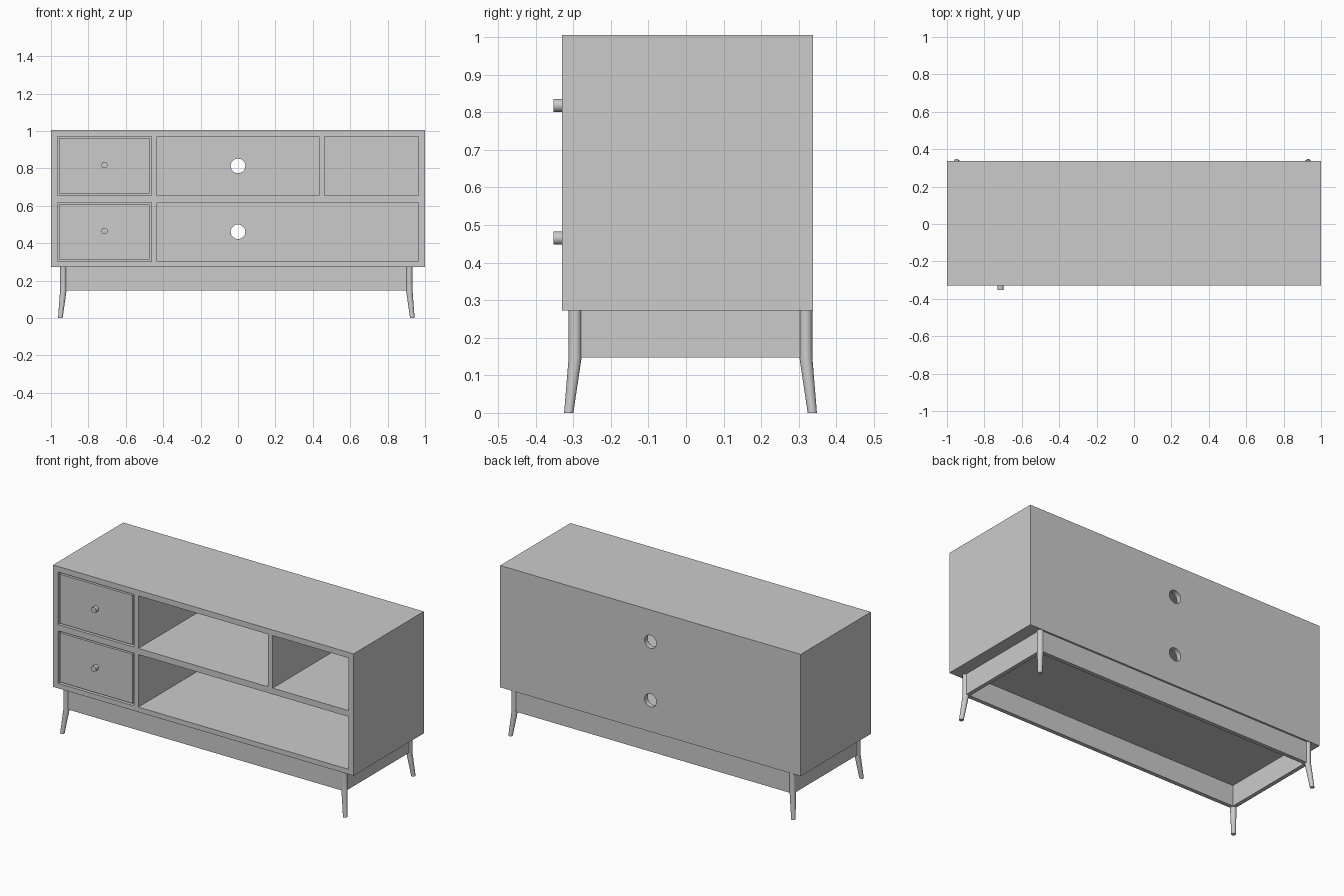
import bpy, bmesh, math
from mathutils import Vector

if "Cube" in bpy.data.objects:
    bpy.data.objects.remove(bpy.data.objects["Cube"])


def add_mesh(name, bm):
    bmesh.ops.recalc_face_normals(bm, faces=bm.faces[:])
    mesh = bpy.data.meshes.new(name)
    bm.to_mesh(mesh)
    bm.free()
    obj = bpy.data.objects.new(name, mesh)
    bpy.context.collection.objects.link(obj)
    return obj


def box(name, x, y, z):
    bm = bmesh.new()
    bmesh.ops.create_cube(bm, size=1)
    for v in bm.verts:
        v.co = [(a + b) / 2 + c * (b - a) for (a, b), c in zip((x, y, z), v.co)]
    return add_mesh(name, bm)


def smooth(obj, angle=40):
    bpy.ops.object.select_all(action='DESELECT')
    obj.select_set(True)
    bpy.context.view_layer.objects.active = obj
    bpy.ops.object.shade_smooth_by_angle(angle=math.radians(angle))


def tube(name, rings, sides=24):
    """Capped tube through (centre, radius, axis) rings; axis is 'y' or 'z'."""
    bm = bmesh.new()
    loops = []
    for c, r, axis in rings:
        loop = []
        for i in range(sides):
            a = 2 * math.pi * i / sides
            u, w = r * math.cos(a), r * math.sin(a)
            loop.append(bm.verts.new(Vector(c) + Vector((u, w, 0) if axis == 'z' else (u, 0, w))))
        loops.append(loop)
    for lo, hi in zip(loops, loops[1:]):
        for i in range(sides):
            j = (i + 1) % sides
            bm.faces.new((lo[i], lo[j], hi[j], hi[i]))
    bm.faces.new(loops[0])
    bm.faces.new(loops[-1])
    obj = add_mesh(name, bm)
    smooth(obj)
    return obj


def cut(target, cutter):
    cutter.hide_render = True
    mod = target.modifiers.new("cut", 'BOOLEAN')
    mod.operation = 'DIFFERENCE'
    mod.solver = 'EXACT'
    mod.object = cutter
    bpy.context.view_layer.objects.active = target
    bpy.ops.object.modifier_apply(modifier=mod.name)
    bpy.data.objects.remove(cutter)


FRONT, BACK = -0.33, 0.338
UPPER, LOWER = (0.655, 0.971), (0.302, 0.618)
LEFT = (-0.966, -0.462)

# Cabinet carcass with open compartments
cabinet = box("cabinet", (-1, 1), (FRONT, BACK), (0.272, 1.005))
for x, z in ((LEFT, UPPER), ((-0.432, 0.432), UPPER), ((0.462, 0.966), UPPER),
             (LEFT, LOWER), ((-0.432, 0.966), LOWER)):
    cut(cabinet, box("opening_cutter", x, (FRONT - 0.1, BACK - 0.03), z))

# Cable holes through the back panel
for z in (0.813, 0.461):
    cut(cabinet, tube("hole_cutter", [((0, 0.2, z), 0.039, 'y'), ((0, 0.5, z), 0.039, 'y')], 32))
smooth(cabinet, 30)

# Drawers with open-topped boxes and round knobs
for label, (z0, z1) in (("upper", UPPER), ("lower", LOWER)):
    gap = 0.01
    x0, x1 = LEFT[0] + gap, LEFT[1] - gap
    drawer = box(label + "_drawer", (x0, x1), (FRONT + 0.002, BACK - 0.04), (z0 + gap, z1 - gap))
    cut(drawer, box("tray_cutter", (x0 + 0.02, x1 - 0.02), (FRONT + 0.025, BACK - 0.06),
                    (z0 + 0.03, z1 + 0.1)))
    zc = (z0 + z1) / 2 + 0.005
    xc = (LEFT[0] + LEFT[1]) / 2
    tube(label + "_drawer_knob", [((xc, FRONT + 0.004, zc), 0.017, 'y'),
                                  ((xc, -0.353, zc), 0.017, 'y')])

# Base frame, open underneath
CX, CY = -0.009, 0.012
LX, LY = 0.925, 0.307
ox, oy, t = LX + 0.008, LY + 0.008, 0.024
base = box("base_frame", (CX - ox, CX + ox), (CY - oy, CY + oy), (0.147, 0.272))
cut(base, box("frame_cutter", (CX - ox + t, CX + ox - t), (CY - oy + t, CY + oy - t), (0.1, 0.4)))

# Splayed tapered legs
for sx, side in ((-1, "left"), (1, "right")):
    for sy, end in ((-1, "front"), (1, "back")):
        top = (CX + sx * LX, CY + sy * LY)
        foot = (CX + sx * 0.941, CY + sy * 0.324)
        tube(f"{end}_{side}_leg", [((*foot, 0), 0.0123, 'z'), ((*top, 0.147), 0.0172, 'z'),
                                   ((*top, 0.272), 0.0172, 'z')])
